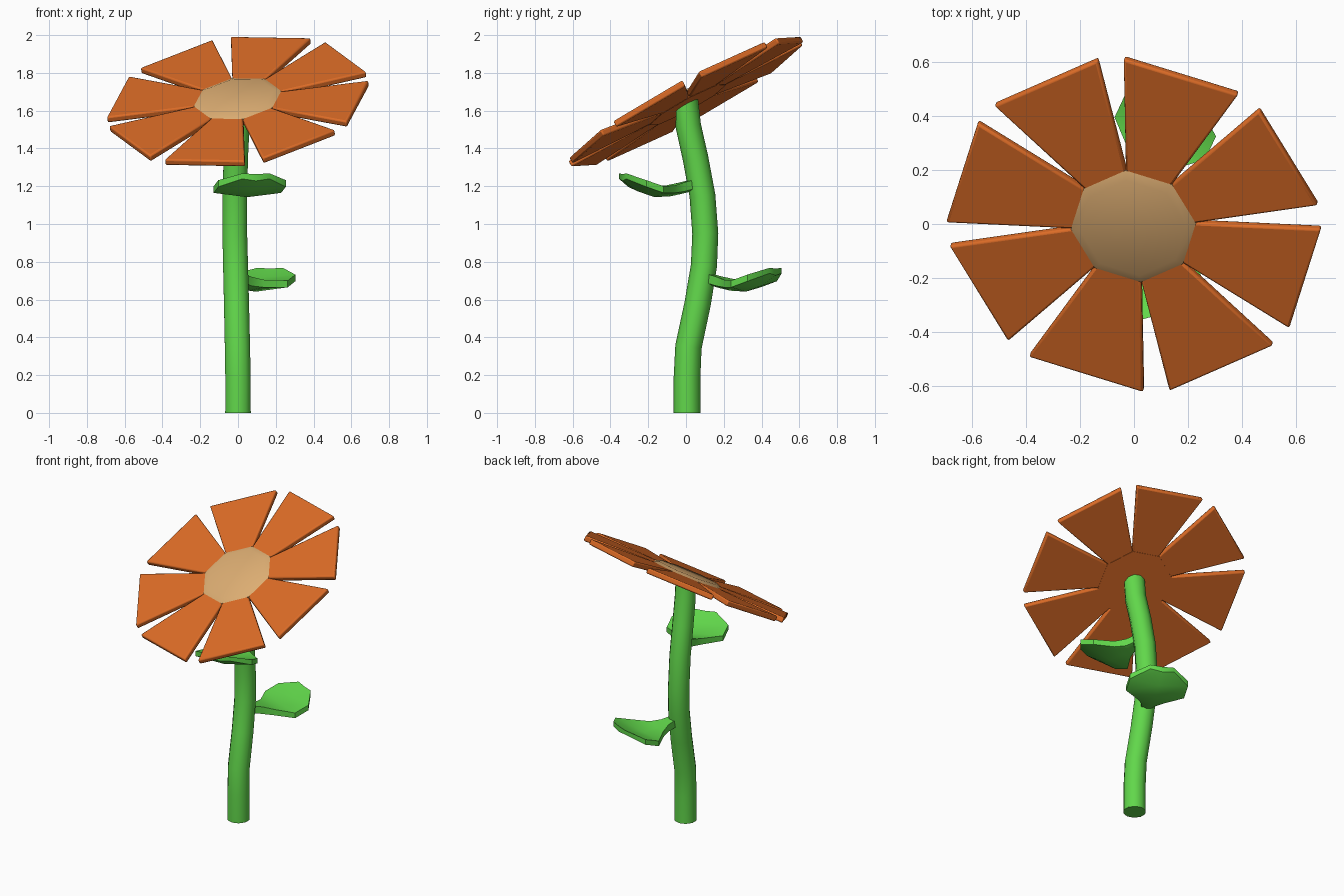
import bpy, bmesh, math
from mathutils import Vector, Matrix

if "Cube" in bpy.data.objects:
    bpy.data.objects.remove(bpy.data.objects["Cube"])


def material(name, rgb):
    m = bpy.data.materials.new(name)
    m.diffuse_color = (*rgb, 1)
    m.use_nodes = True
    m.node_tree.nodes["Principled BSDF"].inputs["Base Color"].default_value = m.diffuse_color
    return m


ORANGE = material("petal_orange", (0.72, 0.15, 0.02))
TAN = material("centre_tan", (0.72, 0.42, 0.17))
GREEN = material("plant_green", (0.12, 0.68, 0.07))


def finish(name, bm, mat, matrix=Matrix(), angle=40):
    bmesh.ops.recalc_face_normals(bm, faces=bm.faces)
    me = bpy.data.meshes.new(name)
    bm.to_mesh(me)
    bm.free()
    ob = bpy.data.objects.new(name, me)
    bpy.context.collection.objects.link(ob)
    ob.matrix_world = matrix
    me.materials.append(mat)
    bpy.ops.object.select_all(action='DESELECT')
    bpy.context.view_layer.objects.active = ob
    ob.select_set(True)
    bpy.ops.object.shade_smooth_by_angle(angle=math.radians(angle))
    return ob


def loft(name, rings, mat, matrix=Matrix(), angle=40):
    """Skin closed rings of points and cap both ends."""
    bm = bmesh.new()
    vs = [[bm.verts.new(p) for p in r] for r in rings]
    n = len(vs[0])
    for a, b in zip(vs, vs[1:]):
        for i in range(n):
            j = (i + 1) % n
            bm.faces.new((a[i], a[j], b[j], b[i]))
    bm.faces.new(vs[0])
    bm.faces.new(vs[-1])
    return finish(name, bm, mat, matrix, angle)


def octagon(r, z):
    # corners fall in the gaps between petals
    return [(r * math.sin(t), r * math.cos(t), z)
            for t in (math.radians(25 + 45 * k) for k in range(8))]


# Tilted frame of the flower head
normal = Vector((-0.15, -0.545, 1)).normalized()
up = Vector((0.258, 0.966, 0))
up = (up - normal * up.dot(normal)).normalized()
side = up.cross(normal)
head = Matrix((side, up, normal)).transposed().to_4x4()
head.translation = (0, 0, 1.648)

# Petals: eight bevelled trapezoid slabs
for k in range(8):
    rings = []
    for d, w in ((0.20, 0.085), (0.664, 0.222)):
        rings.append([(-w, d, -0.018), (w, d, -0.018), (w, d, 0.018), (-w, d, 0.018)])
    spin = Matrix.Rotation(-math.radians(2.5 + 45 * k), 4, 'Z')
    ob = loft(f"petal_{k + 1}", rings, ORANGE, head @ spin, 60)
    mod = ob.modifiers.new("soft_edges", 'BEVEL')
    mod.width = 0.009
    mod.segments = 2

# Flower centre and the plate behind it
loft("flower_centre", [octagon(0.235, 0), octagon(0.235, 0.018), octagon(0.20, 0.032)],
     TAN, head, 60)
loft("back_plate", [octagon(0.232, -0.02), octagon(0.232, 0.0)], ORANGE, head)

# Curved stem
path = [Vector(p) for p in (
    (0, 0.005, 0), (0, 0.005, 0.18), (-0.003, 0.013, 0.35), (-0.008, 0.062, 0.58),
    (-0.013, 0.095, 0.78), (-0.017, 0.102, 0.95), (-0.016, 0.087, 1.15),
    (-0.012, 0.05, 1.35), (-0.003, 0.012, 1.52), (0, 0.005, 1.632))]
rings = []
for i, p in enumerate(path):
    t = path[min(i + 1, len(path) - 1)] - path[max(i - 1, 0)]
    if i == 0:
        t = Vector((0, 0, 1))
    if i == len(path) - 1:
        t = normal
    t.normalize()
    ax = Vector((1, 0, 0))
    ax = (ax - t * ax.dot(t)).normalized()
    ay = t.cross(ax)
    r = 0.071 - 0.004 * i / (len(path) - 1)
    rings.append([p + r * (ax * math.cos(a) + ay * math.sin(a))
                  for a in (math.tau * (s + 0.5) / 10 for s in range(10))])
loft("stem", rings, GREEN, angle=50)


# Leaves: narrow stalk widening to a blunt, cupped blade
def leaf(name, base, heading):
    rings = []
    for d, w, z, t, dip in ((0.02, 0.03, 0.01, 0.03, 0), (0.10, 0.045, -0.01, 0.03, 0),
                            (0.16, 0.085, -0.02, 0.025, 0.008), (0.25, 0.185, -0.022, 0.022, 0.014),
                            (0.345, 0.185, 0.01, 0.022, 0.014), (0.425, 0.075, 0.05, 0.018, 0.004)):
        rings.append([(-w, d, z + t), (0, d, z + t - dip), (w, d, z + t),
                      (w, d, z - t * 0.6), (0, d, z - t - dip), (-w, d, z - t * 0.6)])
    m = Matrix.Translation(base) @ Matrix.Rotation(math.radians(heading), 4, 'Z')
    loft(name, rings, GREEN, m, 40)


leaf("lower_leaf", (-0.01, 0.09, 0.70), -25)
leaf("upper_leaf", (-0.015, 0.075, 1.20), 195)
